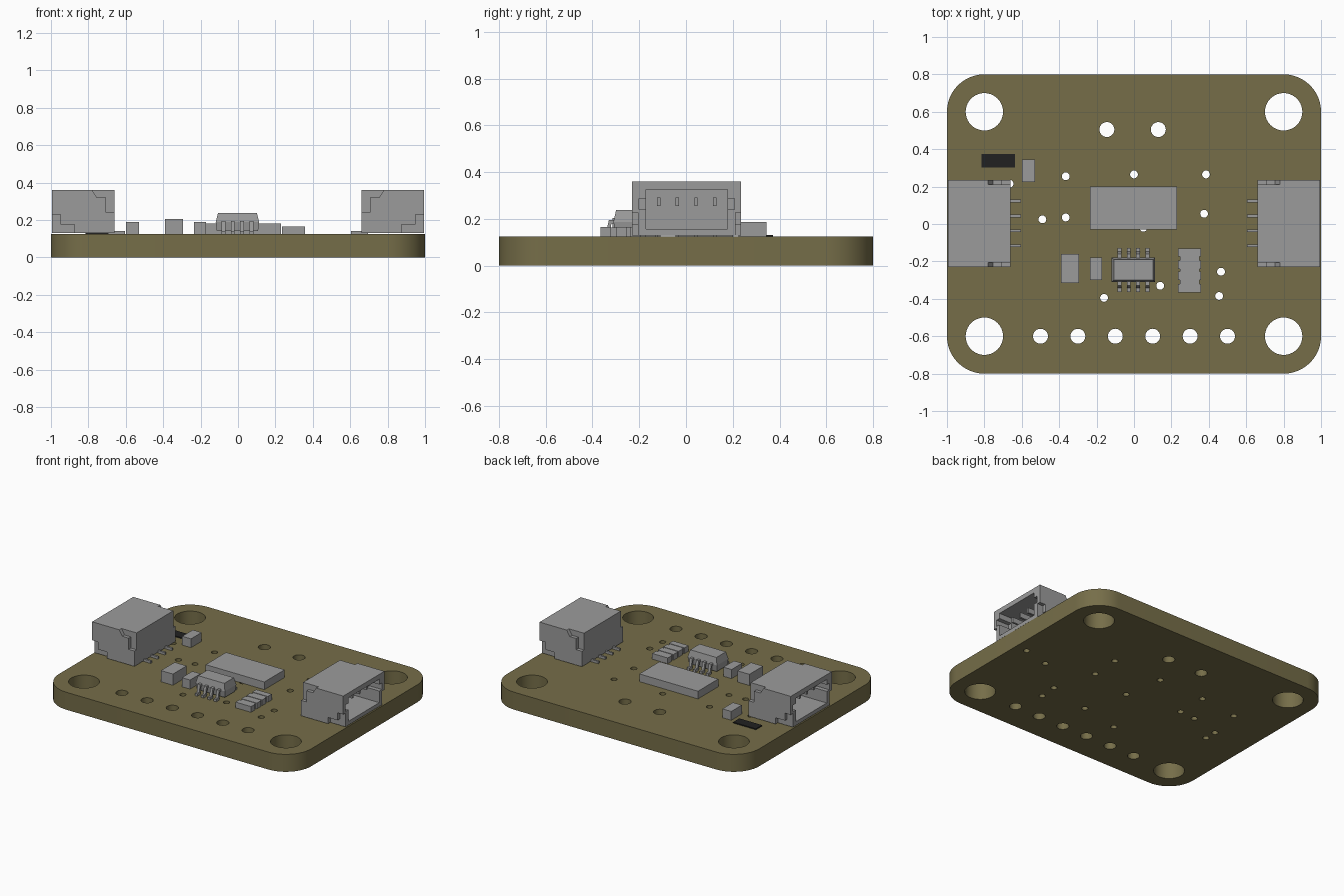
import bpy, bmesh, math
from mathutils import Matrix, Vector

default = bpy.data.objects.get("Cube")
if default:
    bpy.data.objects.remove(default, do_unlink=True)

TOP = 0.125


def material(name, rgb):
    m = bpy.data.materials.new(name)
    m.use_nodes = True
    m.diffuse_color = (*rgb, 1)
    node = next(n for n in m.node_tree.nodes if n.type == 'BSDF_PRINCIPLED')
    node.inputs["Base Color"].default_value = (*rgb, 1)
    return m


OLIVE = material("olive_board", (0.18, 0.155, 0.066))
GREY = material("component_grey", (0.33, 0.33, 0.33))
BLACK = material("diode_black", (0.015, 0.015, 0.015))


def finish(name, bm, mat):
    bmesh.ops.recalc_face_normals(bm, faces=bm.faces)
    mesh = bpy.data.meshes.new(name)
    bm.to_mesh(mesh)
    bm.free()
    if mat:
        mesh.materials.append(mat)
    ob = bpy.data.objects.new(name, mesh)
    bpy.context.collection.objects.link(ob)
    return ob


def add_box(bm, x0, x1, y0, y1, z0, z1):
    lo, hi = Vector((x0, y0, z0)), Vector((x1, y1, z1))
    size = Matrix.Diagonal((*[abs(v) for v in hi - lo], 1))
    bmesh.ops.create_cube(bm, size=1, matrix=Matrix.Translation((lo + hi) / 2) @ size)


def add_prism(bm, points, offset):
    """Extrude a closed outline of 3D points along an offset."""
    face = bm.faces.new([bm.verts.new(p) for p in points])
    new = bmesh.ops.extrude_face_region(bm, geom=[face])["geom"]
    bmesh.ops.translate(bm, vec=offset, verts=[v for v in new if isinstance(v, bmesh.types.BMVert)])


def boxes(name, mat, *specs):
    bm = bmesh.new()
    for spec in specs:
        add_box(bm, *spec)
    return finish(name, bm, mat)


def cut(ob, cutter):
    """Subtract the cutter, bake the result and drop the cutter."""
    cutter.hide_render = True
    mod = ob.modifiers.new("cut", 'BOOLEAN')
    mod.operation, mod.solver, mod.object = 'DIFFERENCE', 'EXACT', cutter
    deps = bpy.context.evaluated_depsgraph_get()
    mesh = bpy.data.meshes.new_from_object(ob.evaluated_get(deps))
    ob.modifiers.clear()
    ob.data = mesh
    bpy.data.objects.remove(cutter, do_unlink=True)


# Circuit board: rounded rectangle
bm = bmesh.new()
outline = []
for k, (sx, sy) in enumerate([(1, 1), (-1, 1), (-1, -1), (1, -1)]):
    for i in range(13):
        a = math.pi / 2 * (k + i / 12)
        outline.append((0.8 * sx + 0.2 * math.cos(a), 0.6 * sy + 0.2 * math.sin(a), 0))
add_prism(bm, outline, (0, 0, TOP))
board = finish("circuit_board", bm, OLIVE)

# Mounting holes, header holes and vias
holes = [(sx * 0.8, sy * 0.6, 0.1) for sx in (-1, 1) for sy in (-1, 1)]
holes += [(-0.5 + 0.2 * i, -0.6, 0.04) for i in range(6)]
holes += [(-0.145, 0.505, 0.04), (0.13, 0.505, 0.04)]
vias = [(-0.365, 0.255), (0, 0.265), (0.385, 0.265), (-0.49, 0.025), (-0.365, 0.035),
        (0.375, 0.055), (-0.16, -0.395), (0.14, -0.33), (0.465, -0.255), (0.455, -0.385),
        (-0.665, 0.215), (0.91, 0), (0.71, -0.05), (-0.71, -0.12), (-0.71, -0.03), (0.05, -0.02)]
holes += [(x, y, 0.021) for x, y in vias]
bm = bmesh.new()
for x, y, r in holes:
    bmesh.ops.create_cone(bm, cap_ends=True, segments=40 if r > 0.05 else 24, radius1=r, radius2=r,
                          depth=0.4, matrix=Matrix.Translation((x, y, TOP / 2)))
cut(board, finish("hole_cutter", bm, None))
bpy.context.view_layer.objects.active = board
board.select_set(True)
bpy.ops.object.shade_smooth_by_angle(angle=math.radians(30))
board.select_set(False)

# Side connectors, open towards the board edge; d is the distance in from the open face
FLANGE = [(0, 0.36), (0.215, 0.36), (0.24, 0.32), (0.29, 0.32), (0.29, 0.24), (0.335, 0.24),
          (0.335, 0.13), (0.12, 0.13), (0.12, 0.175), (0.045, 0.175), (0.045, 0.228), (0, 0.228)]
YC = 0.003
PIN_Y = [YC + p for p in (-0.12, -0.04, 0.04, 0.12)]
for s, side in ((1, "left"), (-1, "right")):
    def span(d0, d1):
        return tuple(sorted((s * (0.995 - d0), s * (0.995 - d1))))

    shell = boxes(side + "_connector_shell", GREY,
                  (*span(0, 0.335), YC - 0.208, YC + 0.208, 0.13, 0.36))
    cut(shell, boxes("cavity_cutter", None,
                     (*span(-0.1, 0.27), YC - 0.175, YC + 0.175, 0.157, 0.325)))
    cut(shell, boxes("slot_cutter", None,
                     (*span(-0.1, 0.1), YC - 0.205, YC + 0.205, 0.24, 0.287)))
    bm = bmesh.new()
    for t in (-1, 1):
        add_prism(bm, [(s * (0.995 - d), YC + t * 0.205, z) for d, z in FLANGE], (0, t * 0.028, 0))
    finish(side + "_connector_flanges", bm, GREY)
    boxes(side + "_connector_contacts", GREY,
          *[(*span(0.06, 0.275), y - 0.007, y + 0.007, 0.255, 0.292) for y in PIN_Y])
    boxes(side + "_connector_legs", GREY,
          *[(*span(0.3, 0.39), y - 0.007, y + 0.007, TOP, 0.142) for y in PIN_Y])

# Plain block components
boxes("diode", BLACK, (-0.815, -0.635, 0.303, 0.373, TOP, 0.132))
boxes("upper_capacitor", GREY, (-0.6, -0.53, 0.225, 0.345, TOP, 0.188))
boxes("large_capacitor", GREY, (-0.39, -0.295, -0.315, -0.16, TOP, 0.205))
boxes("small_capacitor", GREY, (-0.235, -0.17, -0.3, -0.18, TOP, 0.19))
boxes("main_chip", GREY, (-0.235, 0.23, -0.03, 0.2, TOP, 0.18))

# Resistor array with notched long sides
boxes("resistor_array_body", GREY, (0.245, 0.35, -0.365, -0.13, TOP, 0.163))
boxes("resistor_array_terminals", GREY,
      *[(0.236, 0.359, y - 0.0225, y + 0.0225, TOP, 0.166)
        for y in (-0.3425, -0.277, -0.218, -0.1525)])

# Driver chip: bevelled body made of stacked rectangular rings
CX, CY = -0.003, -0.245
bm = bmesh.new()
rings = []
for hx, hy, z in ((0.11, 0.058, 0.14), (0.116, 0.065, 0.188), (0.104, 0.054, 0.238)):
    rings.append([bm.verts.new((CX + a * hx, CY + b * hy, z))
                  for a, b in ((1, 1), (-1, 1), (-1, -1), (1, -1))])
for low, high in zip(rings, rings[1:]):
    for i in range(4):
        j = (i + 1) % 4
        bm.faces.new((low[i], low[j], high[j], high[i]))
bm.faces.new(rings[0])
bm.faces.new(rings[-1])
finish("driver_chip_body", bm, GREY)

# Driver chip gull-wing legs
LEG = [(0.05, 0.195), (0.085, 0.195), (0.097, 0.142), (0.118, 0.142),
       (0.118, TOP), (0.085, TOP), (0.074, 0.18), (0.05, 0.18)]
bm = bmesh.new()
for x in (-0.075, -0.025, 0.025, 0.075):
    for t in (-1, 1):
        add_prism(bm, [(CX + x - 0.01, CY + t * y, z) for y, z in LEG], (0.02, 0, 0))
finish("driver_chip_legs", bm, GREY)
